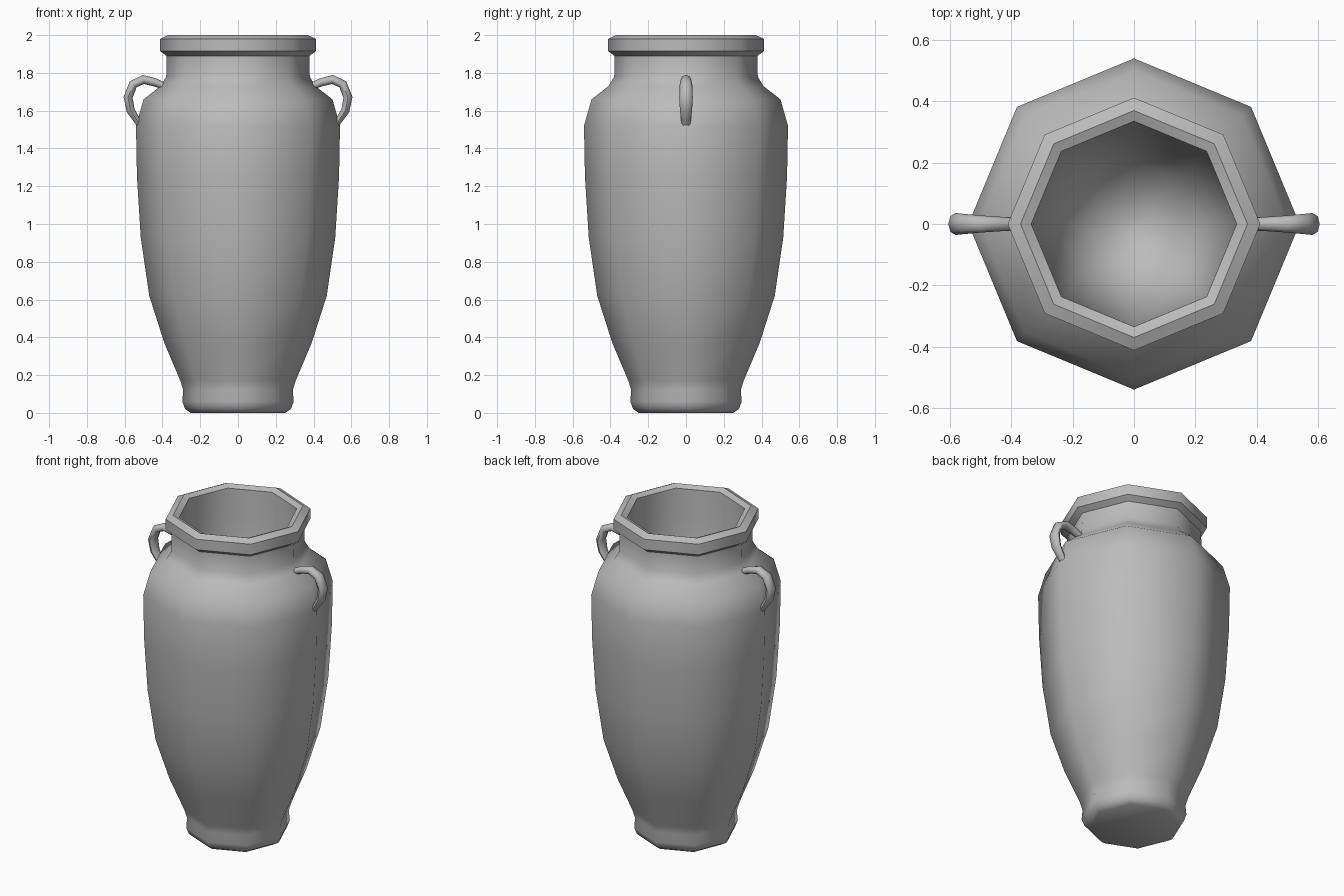
import bpy, bmesh, math
from mathutils import Vector

cube = bpy.data.objects.get("Cube")
if cube:
    bpy.data.objects.remove(cube, do_unlink=True)

clay = bpy.data.materials.new("grey clay")
clay.use_nodes = True
clay.diffuse_color = (0.5, 0.5, 0.5, 1)
clay.node_tree.nodes["Principled BSDF"].inputs["Base Color"].default_value = (0.5, 0.5, 0.5, 1)


def skin(name, rings, angle):
    """Join rings of points with quads, cap both ends and smooth the result."""
    bm = bmesh.new()
    loops = [[bm.verts.new(p) for p in ring] for ring in rings]
    for a, b in zip(loops, loops[1:]):
        n = len(a)
        for i in range(n):
            bm.faces.new((a[i], a[(i + 1) % n], b[(i + 1) % n], b[i]))
    bm.faces.new(loops[0][::-1])
    bm.faces.new(loops[-1])
    bmesh.ops.recalc_face_normals(bm, faces=bm.faces)
    mesh = bpy.data.meshes.new(name)
    bm.to_mesh(mesh)
    bm.free()
    mesh.materials.append(clay)
    obj = bpy.data.objects.new(name, mesh)
    bpy.context.collection.objects.link(obj)
    bpy.ops.object.select_all(action='DESELECT')
    obj.select_set(True)
    bpy.context.view_layer.objects.active = obj
    bpy.ops.object.shade_smooth_by_angle(angle=math.radians(angle))
    return obj


# Eight-sided jar: foot, belly, shoulder, neck, lip, then the hollow inside
SIDES = 8
profile = [
    (0.25, 0.0), (0.28, 0.02), (0.295, 0.06), (0.29, 0.12), (0.305, 0.17),
    (0.39, 0.37), (0.47, 0.62), (0.515, 0.93), (0.535, 1.25), (0.54, 1.52),
    (0.50, 1.66), (0.41, 1.73), (0.38, 1.78), (0.378, 1.89),
    (0.412, 1.915), (0.412, 1.98), (0.37, 2.0), (0.335, 1.985),
    (0.33, 1.8), (0.315, 1.6), (0.28, 1.4), (0.21, 1.24), (0.10, 1.15), (0.02, 1.13),
]
turns = [math.tau * i / SIDES for i in range(SIDES)]
skin("jar_body", [[(r * math.cos(t), r * math.sin(t), z) for t in turns]
                  for r, z in profile], 50)

# Looped handles: x, z, half thickness, half width
path = [
    (0.38, 1.725, 0.018, 0.02), (0.44, 1.75, 0.022, 0.024), (0.50, 1.765, 0.024, 0.028),
    (0.555, 1.74, 0.024, 0.033), (0.582, 1.67, 0.024, 0.036), (0.568, 1.60, 0.022, 0.032),
    (0.535, 1.55, 0.018, 0.026), (0.52, 1.52, 0.014, 0.02),
]
for name, side in (("left_handle", 1), ("right_handle", -1)):
    rings = []
    for i, (x, z, thick, wide) in enumerate(path):
        a, b = path[max(i - 1, 0)], path[min(i + 1, len(path) - 1)]
        along = Vector((b[0] - a[0], 0, b[1] - a[1])).normalized()
        out = Vector((-along.z, 0, along.x))
        ring = []
        for t in turns:
            p = Vector((x, 0, z)) + out * thick * math.cos(t) + Vector((0, wide * math.sin(t), 0))
            ring.append((p.x * side, p.y, p.z))
        rings.append(ring)
    skin(name, rings, 60)
